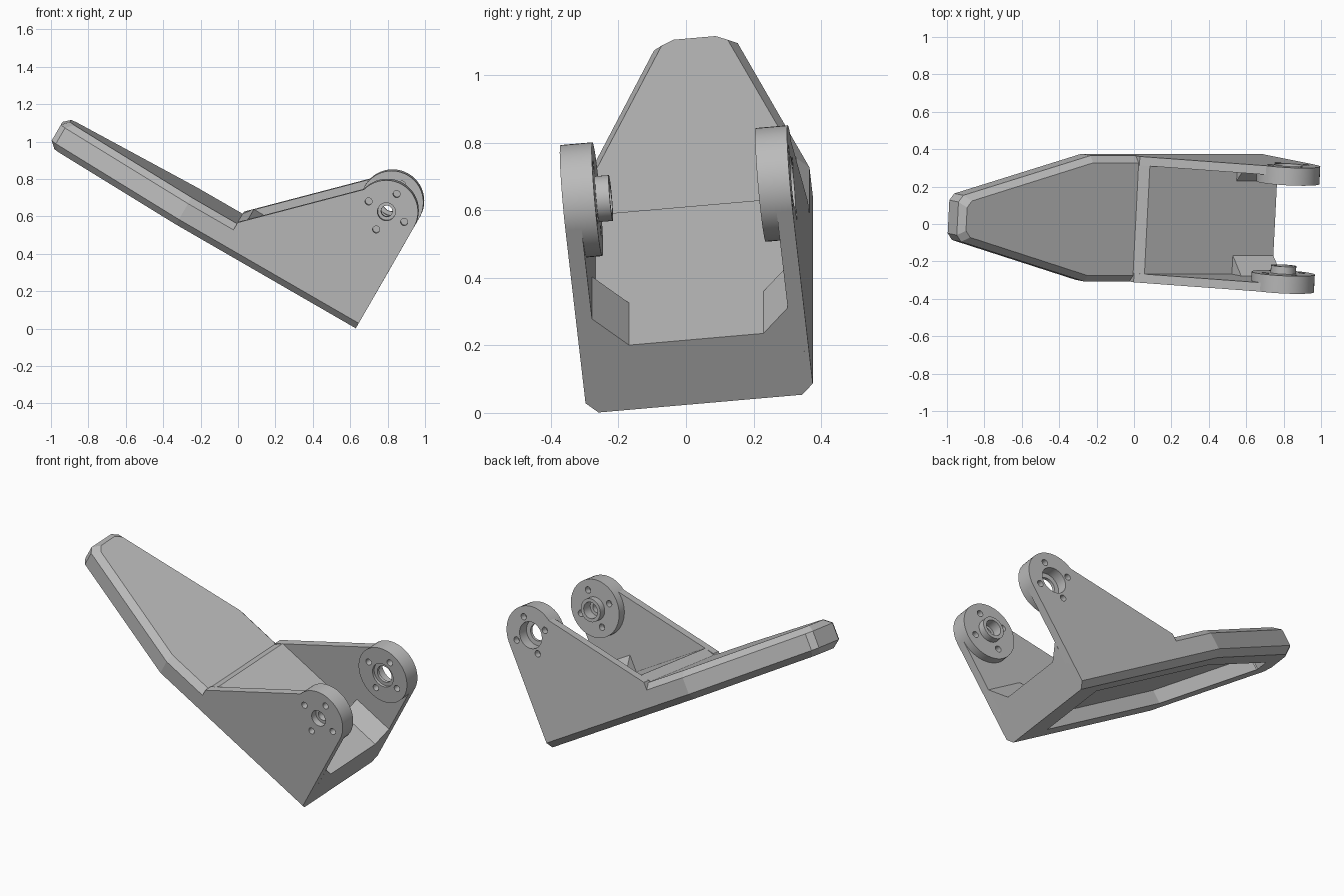
import bpy, bmesh, math
from mathutils import Matrix

cube = bpy.data.objects.get("Cube")
if cube:
    bpy.data.objects.remove(cube, do_unlink=True)

# Part frame: x runs along the plate (tip at -x), y across it, z out of the plate
PLACE = (Matrix.Translation((0.645, 0.0425, 0.0275))
         @ Matrix.Rotation(math.radians(30), 4, 'Y')
         @ Matrix.Rotation(math.radians(5.75), 4, 'X'))
HALF, INNER, HUB_FACE = 0.338, 0.29, 0.243
PLATE_TOP, FLOOR, BEVEL = 0.168, 0.22, 0.035
HUB_X, HUB_Z, HUB_R = -0.17, 0.628, 0.169

grey = bpy.data.materials.new("satin_grey")
grey.use_nodes = True
grey.diffuse_color = (0.5, 0.5, 0.5, 1)
grey.node_tree.nodes["Principled BSDF"].inputs["Base Color"].default_value = (0.5, 0.5, 0.5, 1)


def loft(name, rings):
    """Closed solid through rings that share one point count."""
    bm = bmesh.new()
    loops = [[bm.verts.new(p) for p in ring] for ring in rings]
    n = len(loops[0])
    for a, b in zip(loops, loops[1:]):
        for i in range(n):
            bm.faces.new((a[i], a[(i + 1) % n], b[(i + 1) % n], b[i]))
    bm.faces.new(loops[0])
    bm.faces.new(loops[-1])
    bmesh.ops.recalc_face_normals(bm, faces=bm.faces)
    mesh = bpy.data.meshes.new(name)
    bm.to_mesh(mesh)
    bm.free()
    mesh.materials.append(grey)
    obj = bpy.data.objects.new(name, mesh)
    bpy.context.collection.objects.link(obj)
    obj.matrix_world = PLACE
    return obj


def across(name, profile, y0, y1):
    """Side profile (x, z) extruded across the plate."""
    return loft(name, [[(x, y, z) for x, z in profile] for y in (y0, y1)])


def on_hub(angle, r=HUB_R, dx=0, dz=0):
    return (HUB_X + dx + r * math.cos(angle), HUB_Z + dz + r * math.sin(angle))


def circle(r, dx=0, dz=0, n=48):
    return [on_hub(2 * math.pi * i / n, r, dx, dz) for i in range(n)]


def cut(obj, cutters):
    """Subtract the cutters and bake the result."""
    for c in cutters:
        c.hide_render = True
        m = obj.modifiers.new("cut", 'BOOLEAN')
        m.operation, m.solver, m.object = 'DIFFERENCE', 'EXACT', c
    bpy.context.view_layer.update()
    baked = bpy.data.meshes.new_from_object(
        obj.evaluated_get(bpy.context.evaluated_depsgraph_get()))
    obj.modifiers.clear()
    obj.data = baked


def smooth(obj):
    bpy.ops.object.select_all(action='DESELECT')
    obj.select_set(True)
    bpy.context.view_layer.objects.active = obj
    bpy.ops.object.shade_smooth_by_angle(angle=math.radians(30))


def discard(objs):
    for o in objs:
        bpy.data.objects.remove(o, do_unlink=True)


# Tapered plate with bevelled rim, clipped tip corners and a pocket underneath
def outline(z, side=0.0, tip=0.0, end=0.0, clip=0.028):
    x = -1.91 + tip
    y = 0.117 + 0.275 * tip - 1.037 * side
    edge = [(end, HALF - side), (-1.11, HALF - side),
            (x + clip, y + 0.275 * clip), (x, y - clip)]
    return [(px, py, z) for px, py in edge] + [(px, -py, z) for px, py in reversed(edge)]


plate = loft("tapered_plate", [outline(0, BEVEL, BEVEL), outline(BEVEL),
                               outline(PLATE_TOP - BEVEL), outline(PLATE_TOP, BEVEL, BEVEL)])
pocket = loft("pocket_cutter", [outline(z, 0.12, 0.17, -0.2, 0.005) for z in (-0.1, 0.08)])
cut(plate, [pocket])
discard([pocket])

# Raised floor between the walls
across("raised_floor", [(-0.83, PLATE_TOP), (-0.79, FLOOR), (0, FLOOR), (0, PLATE_TOP)],
       -INNER, INNER)

# Wall profile: sloped top meeting the hub disc, then hugging it round to the end face
hug = [on_hub(math.radians(165 + 195 * i / 26)) for i in range(27)]
wall_profile = [(0, PLATE_TOP - BEVEL), (-0.83, PLATE_TOP - BEVEL), (-0.83, 0.178)] + hug

for side, s, gusset in (("right", -1, 0.1), ("left", 1, 0.08)):
    across(side + "_wall", wall_profile, s * INNER, s * HALF)

    # Corner gusset
    tri = [(INNER, FLOOR), (INNER, FLOOR + gusset), (INNER - gusset, FLOOR)]
    loft(side + "_gusset", [[(x, s * y, z) for y, z in tri] for x in (-0.25, 0)])

    # Hub disc and, on one side, a hollow boss
    parts = [across(side + "_hub", circle(HUB_R), s * HUB_FACE, s * HALF)]
    if s < 0:
        parts.append(across("right_boss", circle(0.068), -0.203, -HUB_FACE))
        bores = [(0.03, 0.1, 0.4), (0.048, 0.3, 0.4), (0.048, 0.1, 0.262)]
    else:
        bores = [(0.05, 0.1, 0.4), (0.078, 0.275, 0.4), (0.072, 0.1, 0.258)]

    # Stepped bore and four blind screw holes on both faces
    cutters = [across("bore_cutter", circle(r), s * a, s * b) for r, a, b in bores]
    for dx, dz in ((0.11, 0), (-0.11, 0), (0, 0.11), (0, -0.11)):
        for a, b in ((0.1, 0.28), (0.3, 0.4)):
            cutters.append(across("screw_cutter", circle(0.019, dx, dz, 20), s * a, s * b))
    for part in parts:
        cut(part, cutters)
        smooth(part)
    discard(cutters)
